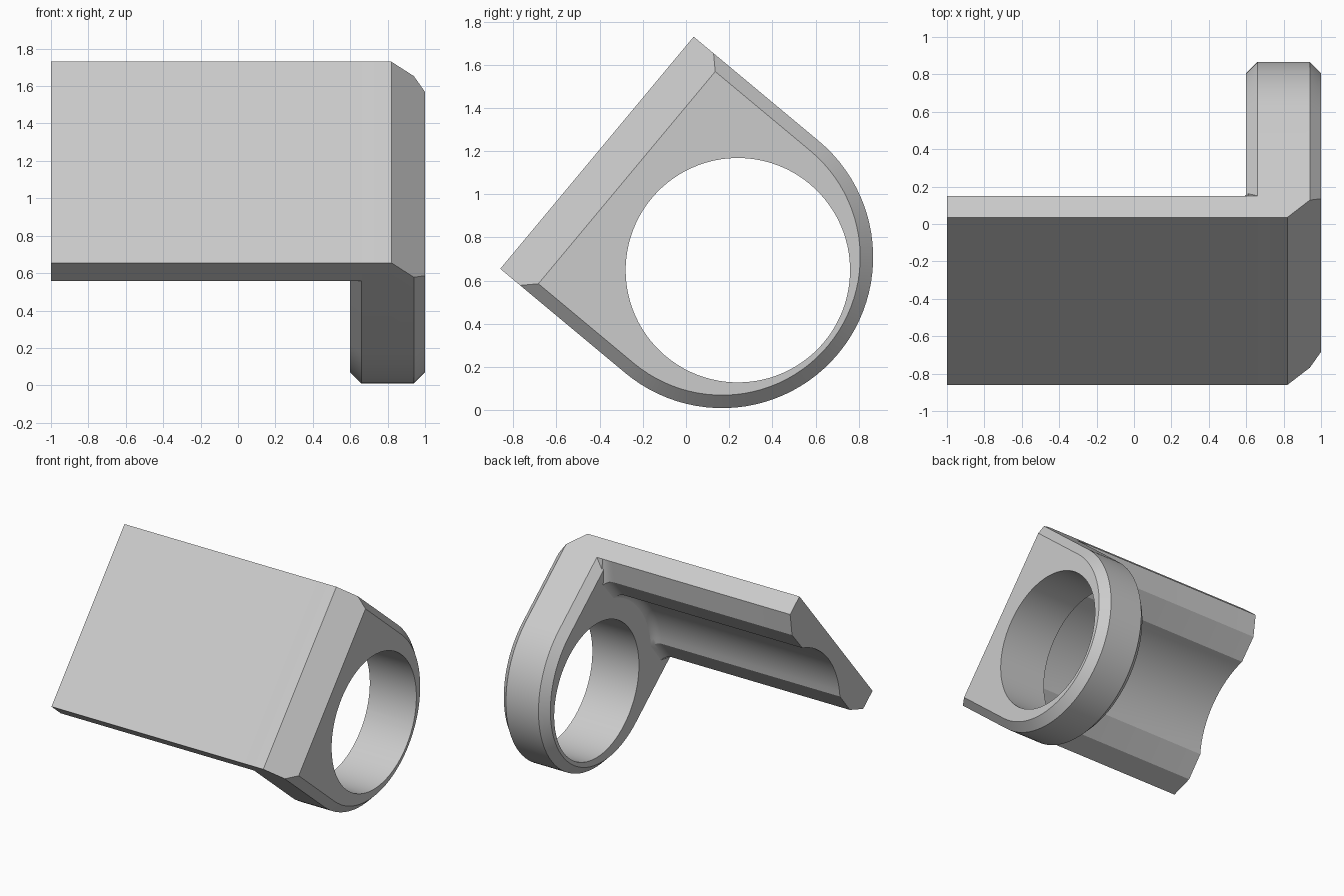
import bpy, bmesh
from math import sin, cos, pi, sqrt, asin, radians
from mathutils import Vector

cube = bpy.data.objects.get("Cube")
if cube:
    bpy.data.objects.remove(cube, do_unlink=True)

# Plain grey material
grey = bpy.data.materials.new("plain_grey")
grey.use_nodes = True
color = (0.6, 0.6, 0.6, 1)
grey.diffuse_color = color
grey.node_tree.nodes["Principled BSDF"].inputs["Base Color"].default_value = color

HALF = 0.70          # half width of plate and lug
ARC_V = 0.755        # depth of the lug's arc centre behind the outer face
HOLE_V, HOLE_R = 0.85, 0.52


def place(x, u, v):
    """u runs up along the tilted outer face, v runs in behind it."""
    return Vector((x, -0.4125 + 0.64 * u + 0.768 * v, 1.1925 + 0.768 * u - 0.64 * v))


def loft(name, sections):
    """Skin a list of (x, outline) sections and cap both ends."""
    bm = bmesh.new()
    rings = [[bm.verts.new(place(x, u, v)) for u, v in outline] for x, outline in sections]
    for a, b in zip(rings, rings[1:]):
        for i in range(len(a)):
            j = (i + 1) % len(a)
            bm.faces.new((a[i], a[j], b[j], b[i]))
    bm.faces.new(rings[0])
    bm.faces.new(rings[-1])
    bmesh.ops.recalc_face_normals(bm, faces=bm.faces)
    mesh = bpy.data.meshes.new(name)
    bm.to_mesh(mesh)
    bm.free()
    mesh.materials.append(grey)
    obj = bpy.data.objects.new(name, mesh)
    bpy.context.collection.objects.link(obj)
    return obj


def smooth(obj):
    bpy.ops.object.select_all(action='DESELECT')
    obj.select_set(True)
    bpy.context.view_layer.objects.active = obj
    bpy.ops.object.shade_smooth_by_angle(angle=radians(25))


# Plate with chamfered lips and a shallow round channel on its back
def plate_outline(raise_by=0.0):
    radius, steps = 0.63, 16
    spread = asin(0.36 / radius)
    channel = []
    for i in range(steps + 1):
        a = spread * (2 * i / steps - 1)
        channel.append((radius * sin(a), ARC_V - radius * cos(a) + raise_by))
    inner = [(-0.555, 0.24 + raise_by)] + channel + [(0.555, 0.24 + raise_by)]
    return [(-HALF, 0), (-HALF, 0.15)] + inner + [(HALF, 0.15), (HALF, 0)]


fillet = 0.08
sections = [(-1, plate_outline())]
for i in range(7):
    a = i / 6 * pi / 2 * 0.95
    sections.append((0.53 + fillet * sin(a), plate_outline(fillet * (1 - cos(a)))))
sections.append((0.66, sections[-1][1]))
plate = loft("mounting_plate", sections)
smooth(plate)


# Ring lug with chamfered rims and a sloped front corner
def lug_outline(inset, start):
    w, steps = HALF - inset, 48
    arc = [(w * cos(pi * i / steps), ARC_V + w * sin(pi * i / steps)) for i in range(steps + 1)]
    return [(w, start)] + arc + [(-w, start)]


lug = loft("ring_lug", [
    (0.60, lug_outline(0.06, 0.01)),
    (0.66, lug_outline(0, 0)),
    (0.82, lug_outline(0, 0)),
    (0.94, lug_outline(0, 0.12)),
    (1.00, lug_outline(0.06, 0.18)),
])

# Round through hole
circle = [(HOLE_R * cos(2 * pi * i / 96), HOLE_V + HOLE_R * sin(2 * pi * i / 96)) for i in range(96)]
cutter = loft("hole_cutter", [(0.4, circle), (1.2, circle)])
cut = lug.modifiers.new("hole", 'BOOLEAN')
cut.operation = 'DIFFERENCE'
cut.solver = 'EXACT'
cut.object = cutter
bpy.ops.object.select_all(action='DESELECT')
lug.select_set(True)
bpy.context.view_layer.objects.active = lug
bpy.ops.object.modifier_apply(modifier=cut.name)
bpy.data.objects.remove(cutter, do_unlink=True)
smooth(lug)
